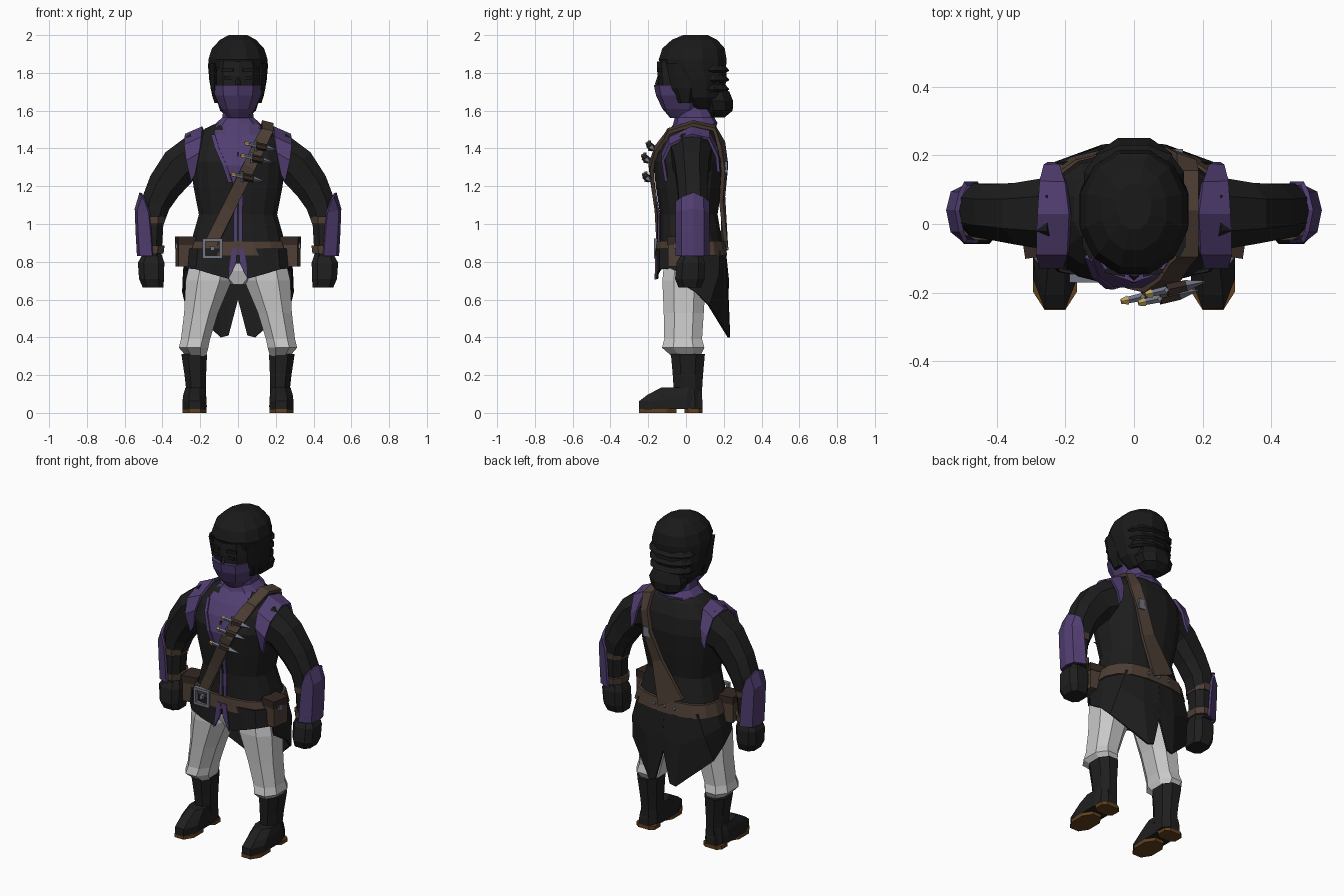
import bpy, bmesh, math
from mathutils import Vector

def material(name, r, g, b):
    m = bpy.data.materials.new(name)
    m.diffuse_color = (r, g, b, 1)
    return m

BLACK = material("black cloth", .0125, .0125, .0125)
HAIR = material("dark hair", .010, .010, .010)
LEATHER = material("black leather", .0135, .0135, .0135)
PURPLE = material("purple cloth", .082, .048, .165)
GREY = material("light grey cloth", .58, .58, .58)
BROWN = material("brown leather", .075, .049, .036)
DARK = material("dark brown leather", .034, .021, .016)
SOLE = material("tan sole", .12, .05, .012)
METAL = material("steel", .17, .185, .24)
BRASS = material("brass", .5, .36, .1)

def finish(name, bm, mat, mirror=False, thick=0):
    bmesh.ops.recalc_face_normals(bm, faces=bm.faces[:])
    me = bpy.data.meshes.new(name)
    bm.to_mesh(me)
    bm.free()
    me.materials.append(mat)
    ob = bpy.data.objects.new(name, me)
    bpy.context.collection.objects.link(ob)
    if thick:
        s = ob.modifiers.new("thickness", 'SOLIDIFY')
        s.thickness, s.offset = thick, 0
    if mirror:
        ob.modifiers.new("mirror", 'MIRROR').use_mirror_merge = False
    return ob

def loft(name, rings, mat, n=8, p=.85, mirror=False):
    """Skin superellipse rings (x, y, z, rx, ry, tilt about y in degrees)."""
    bm = bmesh.new()
    loops = []
    for x, y, z, rx, ry, *tilt in rings:
        t = math.radians(tilt[0] if tilt else 0)
        loop = []
        for i in range(n):
            a = 2 * math.pi * (i + .5) / n
            c, s = math.cos(a), math.sin(a)
            k = 1 / math.cos(math.pi / n) ** p
            u = rx * k * math.copysign(abs(c) ** p, c)
            v = ry * k * math.copysign(abs(s) ** p, s)
            loop.append(bm.verts.new((x + u * math.cos(t), y + v, z + u * math.sin(t))))
        loops.append(loop)
    for a, b in zip(loops, loops[1:]):
        for i in range(n):
            bm.faces.new((a[i], a[(i + 1) % n], b[(i + 1) % n], b[i]))
    bm.faces.new(loops[0])
    bm.faces.new(loops[-1])
    return finish(name, bm, mat, mirror)

def sheet(name, rows, mat, thick=.01, mirror=False):
    bm = bmesh.new()
    vs = [[bm.verts.new(p) for p in r] for r in rows]
    for a, b in zip(vs, vs[1:]):
        for i in range(len(a) - 1):
            bm.faces.new((a[i], a[i + 1], b[i + 1], b[i]))
    return finish(name, bm, mat, mirror, thick)

def box(name, c, size, mat, rot=0, mirror=False):
    bm = bmesh.new()
    bmesh.ops.create_cube(bm, size=1)
    for v in bm.verts:
        q = Vector((v.co.x * size[0], v.co.y * size[1], v.co.z * size[2]))
        ca, sa = math.cos(rot), math.sin(rot)
        v.co = Vector((q.x * ca - q.y * sa, q.x * sa + q.y * ca, q.z)) + Vector(c)
    return finish(name, bm, mat, mirror)

def rod(name, a, b, r1, r2, mat, n=5):
    a, b = Vector(a), Vector(b)
    bm = bmesh.new()
    bmesh.ops.create_cone(bm, cap_ends=True, segments=n, radius1=r1, radius2=r2, depth=(b - a).length)
    q = (b - a).to_track_quat('Z', 'Y')
    for v in bm.verts:
        v.co = q @ v.co + (a + b) / 2
    return finish(name, bm, mat)

# Boots with soles and heels
loft("boot_shaft", [(.225, .015, .03, .06, .07), (.222, .01, .12, .052, .075),
                    (.226, .01, .2, .057, .08), (.232, .01, .312, .068, .09)], LEATHER, mirror=True)
loft("boot_foot", [(.23, -.08, .02, .064, .168), (.23, -.08, .062, .064, .168),
                   (.23, -.062, .095, .06, .143), (.226, -.03, .135, .052, .1)], LEATHER, mirror=True)
loft("boot_sole", [(.23, -.15, 0, .064, .1), (.23, -.15, .021, .064, .1)], SOLE, mirror=True)
loft("boot_heel", [(.23, .04, 0, .063, .048), (.23, .04, .022, .063, .048)], SOLE, p=.6, mirror=True)

# Trousers
loft("trouser_leg", [(.222, 0, .30, .052, .075), (.235, -.015, .345, .078, .112), (.225, -.015, .39, .077, .1),
                     (.195, -.012, .53, .09, .106), (.155, -.01, .7, .122, .115), (.13, 0, .86, .11, .11)],
     GREY, mirror=True)
loft("trouser_seat", [(0, .0, .68, .05, .08), (0, .01, .75, .17, .11), (0, .02, .85, .2, .12)], GREY)

# Tunic body; surf() gives points on it so overlays follow its shape
P = .75
TORSO = [(0, .03, .79, .275, .17), (0, .03, .87, .258, .168), (0, .015, 1.05, .207, .152),
         (0, .015, 1.2, .236, .175), (0, .015, 1.33, .25, .19), (0, .03, 1.43, .235, .165),
         (0, .045, 1.505, .175, .12), (0, .05, 1.54, .1, .09)]
loft("tunic_body", TORSO, BLACK, 16, P)

def surf(x, z, side=-1, off=.008):
    z2 = min(max(z, .791), 1.539)
    for a, b in zip(TORSO, TORSO[1:]):
        if a[2] <= z2 <= b[2]:
            f = (z2 - a[2]) / (b[2] - a[2])
            cy, rx, ry = (a[i] + f * (b[i] - a[i]) for i in (1, 3, 4))
            u = min(abs(x) / rx, .97)
            return Vector((x, cy + side * (ry * (1 - u ** (2 / P)) ** (P / 2) + off), z))

# Front skirt flaps, purple edging and the long coat tails
flap = [(.012, .79, -.15), (.05, .71, -.152), (.14, .735, -.15), (.22, .76, -.135), (.268, .765, -.08), (.278, .74, -.03)]
sheet("front_flap", [[(x * .96, y, .87) for x, z, y in flap], [(x, y, z) for x, z, y in flap]], BLACK, .01, True)
sheet("flap_trim", [[(.004, -.159, .87), (.032, -.159, .87)], [(.01, -.16, .79), (.044, -.16, .79)],
                    [(.036, -.161, .735), (.054, -.161, .705)]], PURPLE, .009, True)
sheet("coat_tail", [[(.262, -.05, .86), (.257, .08, .86), (.2, .175, .86), (.1, .2, .86), (.05, .203, .86), (0, .205, .86)],
                    [(.275, -.05, .78), (.285, .07, .76), (.245, .17, .73), (.11, .215, .66), (.05, .217, .68), (0, .222, .7)],
                    [(.275, -.05, .70), (.29, .05, .64), (.275, .12, .57), (.09, .226, .40), (.05, .228, .41), (0, .218, .60)]],
      BLACK, .012, True)

# Purple chest inset and centre stripe
chest = [(1.53, .11), (1.47, .125), (1.4, .1), (1.31, .06), (1.22, .028), (1.05, .024), (.9, .024)]
sheet("chest_inset", [[surf(w * k, z) for k in (-1, -.5, 0, .5, 1)] for z, w in chest], PURPLE, .009)
lapel = [(1.47, .12), (1.4, .1), (1.31, .06), (1.22, .03)]
sheet("lapel_edge", [[surf(w, z, off=.014), surf(w + .022, z, off=.014)] for z, w in lapel], PURPLE, .012, True)
sheet("stripe_seam", [[surf(-.006, z, off=.013), surf(.006, z, off=.013)] for z in (1.38, 1.2, 1.05, .91)], BLACK, .006)

# Neck scarf and face mask
loft("neck_scarf", [(0, .04, 1.5, .15, .11), (0, .05, 1.535, .115, .112), (0, .045, 1.565, .082, .1),
                    (0, .03, 1.66, .075, .09)], PURPLE, 10)
loft("face_mask", [(0, -.025, 1.56, .05, .055), (0, -.02, 1.61, .09, .1), (0, -.015, 1.68, .122, .137),
                   (0, -.02, 1.735, .125, .143)], PURPLE, 10, .95)

# Head, hair, bun and back strands
loft("face", [(0, -.01, 1.7, .118, .125), (0, -.012, 1.78, .122, .132), (0, -.012, 1.86, .12, .136)], LEATHER, 10, .9)
box("eye", (.05, -.142, 1.775), (.045, .008, .018), HAIR, mirror=True)
box("brow", (.055, -.142, 1.815), (.06, .012, .018), HAIR, .2, True)
rod("nose", (0, -.136, 1.8), (0, -.152, 1.735), .008, .014, LEATHER, 4)
loft("hair", [(0, .09, 1.61, .085, .07), (0, .075, 1.67, .135, .115), (0, .065, 1.76, .152, .15),
              (0, .042, 1.83, .158, .17), (0, .035, 1.87, .157, .18), (0, .04, 1.93, .138, .165),
              (0, .045, 1.975, .095, .12), (0, .05, 2, .05, .065)], HAIR, 12, .95)
loft("hair_bun", [(0, .165, 1.565, .05, .04), (0, .175, 1.6, .095, .072), (0, .172, 1.65, .11, .078),
                  (0, .165, 1.7, .09, .065), (0, .16, 1.73, .04, .03)], HAIR, 8, .95)
for i, z in enumerate((1.72, 1.77, 1.82)):
    loft("hair_strand", [(0, .12, z + .022, .13, .085), (0, .12, z - .008, .138 + .004 * i, .11),
                         (0, .12, z - .02, .13, .09)], HAIR, 12, .95)
loft("hair_sideburn", [(.11, -.005, 1.64, .015, .03), (.124, -.01, 1.72, .022, .06), (.128, -.015, 1.85, .022, .08)],
     HAIR, 6, mirror=True)

# Arms, hands, straps, bracers and shoulder pads
loft("arm", [(.2, .03, 1.365, .125, .11, 65), (.31, .03, 1.305, .105, .09, 45), (.39, .035, 1.2, .092, .08, 36),
             (.435, .04, 1.11, .078, .078, 25), (.455, .035, 1.0, .06, .07, 5), (.46, .03, .83, .055, .065, 0)],
     BLACK, mirror=True)
loft("hand", [(.455, .03, .84, .05, .055), (.46, .025, .795, .07, .075), (.458, .02, .71, .066, .078),
              (.45, .02, .665, .055, .06)], LEATHER, 8, .65, True)
for z, r in ((1.02, .065), (.865, .062)):
    loft("forearm_strap", [(.456, .033, z - .02, r, r + .014), (.454, .034, z + .02, r + .003, r + .016)],
         BROWN, mirror=True)
bracer = [(1.12, .49, .515, 1.165), (1.06, .47, .54, 1.08), (.95, .46, .535, .95), (.83, .452, .528, .83)]
sheet("bracer", [[(xe, -.05, z), (xm - .012, -.02, (z + zm) / 2), (xm, .04, zm),
                  (xm - .012, .09, (z + zm) / 2), (xe, .118, z)] for z, xe, xm, zm in bracer], PURPLE, .014, True)
pad = [(.228, .25, -.105, 1.25), (.205, .275, -.122, 1.36), (.192, .283, -.085, 1.44), (.186, .278, .03, 1.495),
       (.198, .272, .12, 1.475), (.215, .262, .165, 1.38), (.23, .252, .172, 1.3)]
sheet("shoulder_pad", [[(a, y, z + .015), (b, y, z - .025)] for a, b, y, z in pad], PURPLE, .016, True)

# Belt, buckle, studs and pouches
loft("belt", [(0, .028, .832, .28, .19), (0, .026, .91, .26, .182)], BROWN, 16, P)
for dx, dz, w, h in ((-.045, 0, .016, .106), (.045, 0, .016, .106), (0, .045, .106, .016),
                     (0, -.045, .106, .016), (0, 0, .022, .022)):
    box("buckle", (-.135 + dx, -.158, .87 + dz), (w, .024, h), METAL)
for x in (-.07, 0, .07):
    rod("belt_stud", (x, .2, .87), (x, .226, .87), .012, .008, METAL, 6)
box("pouch", (.278, -.035, .84), (.09, .11, .13), BROWN, -.15, True)
box("pouch_flap", (.278, -.036, .912), (.096, .118, .045), DARK, -.15, True)
box("pouch_clasp", (.327, -.05, .885), (.012, .025, .03), METAL, -.15, True)

# Bandolier running over the shoulder, front then back
def strap_row(x, z, w, side):
    return [surf(x + w * s * .9, z - w * s * .42, side, .016) for s in (-1, 1)]

front = [strap_row(.165 - .305 * t, 1.52 - .62 * t, .034, -1) for t in (1, .85, .7, .5, .35, .2, .1)]
top = [[Vector((.125, y, z)), Vector((.185, y, z - .015))] for y, z in ((-.09, 1.5), (.04, 1.54), (.15, 1.515))]
back = [strap_row(x, z, w, 1) for x, z, w in ((.15, 1.42, .032), (.12, 1.3, .032), (.06, 1.13, .04), (-.04, .9, .085))]
sheet("bandolier", front + top + back, BROWN, .02)
box("strap_clasp", tuple(surf(.12, 1.3, 1, .022)), (.045, .012, .06), METAL)

# Throwing knives tucked in the bandolier
for x, z, y in ((.115, 1.415, -.18), (.095, 1.35, -.205), (.045, 1.25, -.2)):
    a, b = Vector((x - .02, y - .012, z)), Vector((x + .035, y, z - .012))
    d = (b - a).normalized()
    rod("knife_blade", b, b + d * .06, .017, .002, METAL, 4)
    rod("knife_sheath", a, b, .02, .019, DARK, 6)
    rod("knife_grip", a - d * .05, a, .01, .012, METAL, 5)
    rod("knife_guard", a + Vector((0, 0, -.028)), a + Vector((0, 0, .028)), .008, .008, METAL, 4)
    rod("knife_pommel", a - d * .065, a - d * .045, .008, .014, BRASS, 5)
